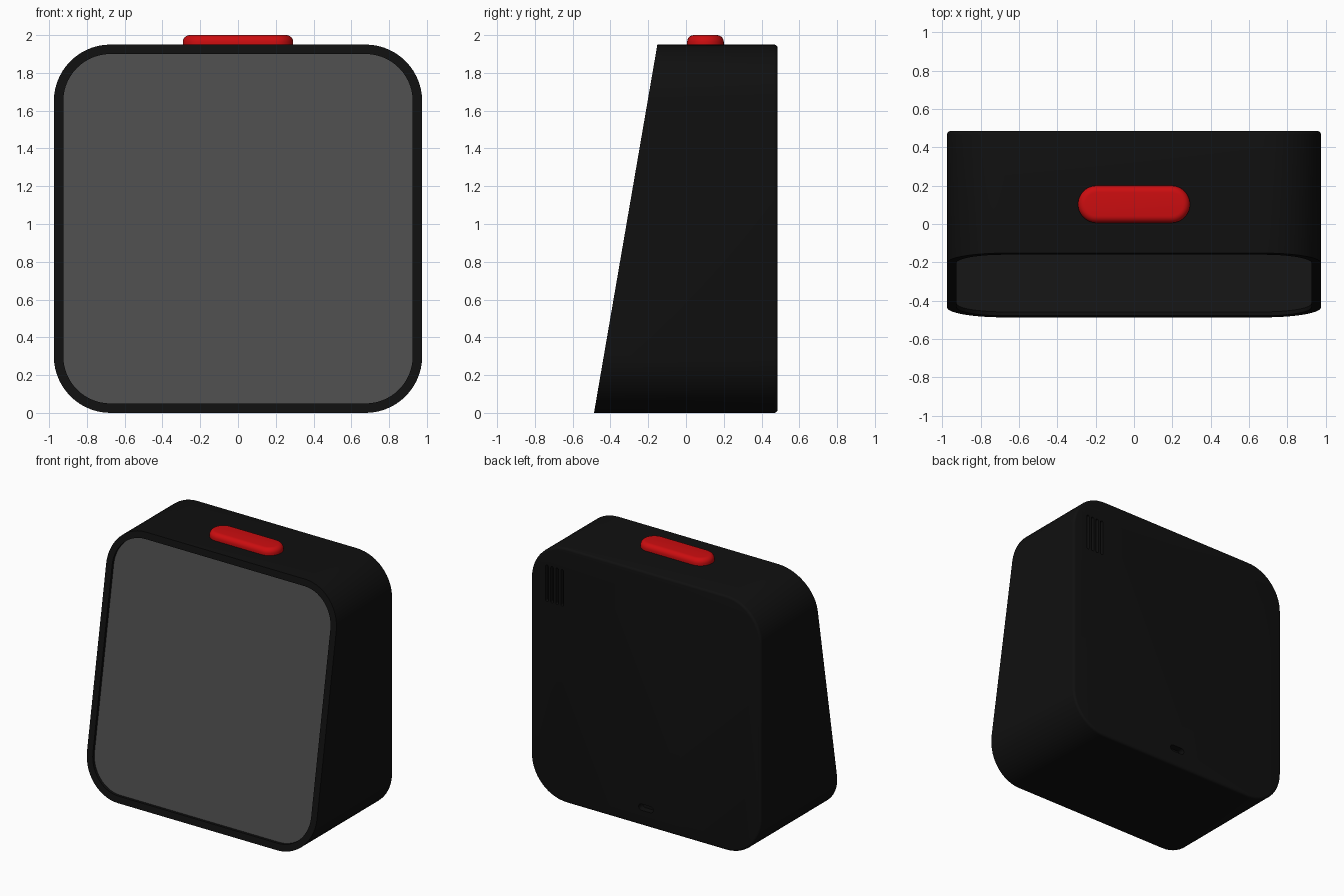
import bpy, bmesh, math
from mathutils import Vector

cube = bpy.data.objects.get("Cube")
if cube:
    bpy.data.objects.remove(cube, do_unlink=True)


def material(name, color, roughness=0.6):
    m = bpy.data.materials.new(name)
    m.use_nodes = True
    m.diffuse_color = (*color, 1)
    bsdf = m.node_tree.nodes["Principled BSDF"]
    bsdf.inputs["Base Color"].default_value = (*color, 1)
    bsdf.inputs["Roughness"].default_value = roughness
    return m


BLACK = material("black plastic", (0.005, 0.005, 0.005))
GREY = material("screen grey", (0.073, 0.073, 0.073))
RED = material("button red", (0.60, 0.004, 0.005))

SIZE, MID, BACK = 0.975, 0.975, 0.485


def rounded_rect(half_w, half_h, radius, steps=14):
    """Outline of a rounded rectangle as (u, v) pairs."""
    pts = []
    for i, (sx, sy) in enumerate([(1, 1), (-1, 1), (-1, -1), (1, -1)]):
        for k in range(steps + 1):
            a = math.pi / 2 * (i + k / steps)
            p = (sx * (half_w - radius) + radius * math.cos(a),
                 sy * (half_h - radius) + radius * math.sin(a))
            pts.append(p)
    return pts


def loft(name, rings, mats, cap_index=0):
    """Skin a list of point rings and cap both ends."""
    bm = bmesh.new()
    loops = [[bm.verts.new(p) for p in ring] for ring in rings]
    n = len(loops[0])
    for a, b in zip(loops, loops[1:]):
        for i in range(n):
            j = (i + 1) % n
            bm.faces.new((a[i], a[j], b[j], b[i]))
    bm.faces.new(loops[-1])
    bm.faces.new(loops[0][::-1]).material_index = cap_index
    bmesh.ops.remove_doubles(bm, verts=bm.verts, dist=1e-5)
    bmesh.ops.recalc_face_normals(bm, faces=bm.faces)
    mesh = bpy.data.meshes.new(name)
    bm.to_mesh(mesh)
    bm.free()
    for m in mats:
        mesh.materials.append(m)
    obj = bpy.data.objects.new(name, mesh)
    bpy.context.collection.objects.link(obj)
    return obj


def shade(obj, angle=35):
    bpy.ops.object.select_all(action="DESELECT")
    bpy.context.view_layer.objects.active = obj
    obj.select_set(True)
    bpy.ops.object.shade_smooth_by_angle(angle=math.radians(angle))


def front_y(z):
    """Depth of the leaning front plane at a height."""
    return -0.487 + 0.172 * z


def front_ring(inset, depth):
    s = SIZE - inset
    return [Vector((x, front_y(z + MID) + depth, z + MID))
            for x, z in rounded_rect(s, s, 0.3 - inset)]


def back_ring(inset, y):
    s = SIZE - inset
    return [Vector((x, y, z + MID)) for x, z in rounded_rect(s, s, 0.3 - inset)]


# Body with recessed screen in front and a softened back edge
bevel = 0.018
rings = [front_ring(0.05, 0.02), front_ring(0.05, 0), front_ring(0, 0)]
for k in range(5):
    a = math.pi / 2 * k / 4
    rings.append(back_ring(bevel * (1 - math.cos(a)),
                           BACK - bevel + bevel * math.sin(a)))
body = loft("body", rings, [BLACK, GREY], cap_index=1)


# Pill-shaped recesses in the back: speaker slots and charging port
def cutter(name, x, z, half_w, half_h, depth):
    r = min(half_w, half_h) * 0.98
    outline = rounded_rect(half_w, half_h, r, 5)
    obj = loft(name, [[Vector((x + u, y, z + v)) for u, v in outline]
                      for y in (BACK - depth, BACK + 0.05)], [BLACK])
    obj.hide_render = True
    obj.hide_set(True)
    mod = body.modifiers.new(name, "BOOLEAN")
    mod.operation = "DIFFERENCE"
    mod.solver = "EXACT"
    mod.object = obj
    return obj


cutters = [cutter("speaker_slot_cutter_%d" % i, 0.71 + 0.043 * i, 1.64,
                  0.011, 0.14, 0.03) for i in range(4)]
cutters.append(cutter("port_cutter", 0, 0.14, 0.062, 0.024, 0.05))

# Bake the cuts, then drop the cutters
graph = bpy.context.evaluated_depsgraph_get()
cut_mesh = bpy.data.meshes.new_from_object(body.evaluated_get(graph))
body.modifiers.clear()
body.data = cut_mesh
for c in cutters:
    bpy.data.objects.remove(c, do_unlink=True)
shade(body)

# Top button: a pill with a rounded upper edge
r, soft, top = 0.097, 0.036, 2.0
rings = [[Vector((u, 0.103 + v, 1.94)) for u, v in rounded_rect(0.292, r, r)]]
for k in range(7):
    a = math.pi / 2 * k / 6
    inset = soft * (1 - math.cos(a))
    z = top - soft + soft * math.sin(a)
    rings.append([Vector((u, 0.103 + v, z)) for u, v in
                  rounded_rect(0.292 - inset, r - inset, r - inset)])
button = loft("top_button", rings, [RED])
shade(button)
